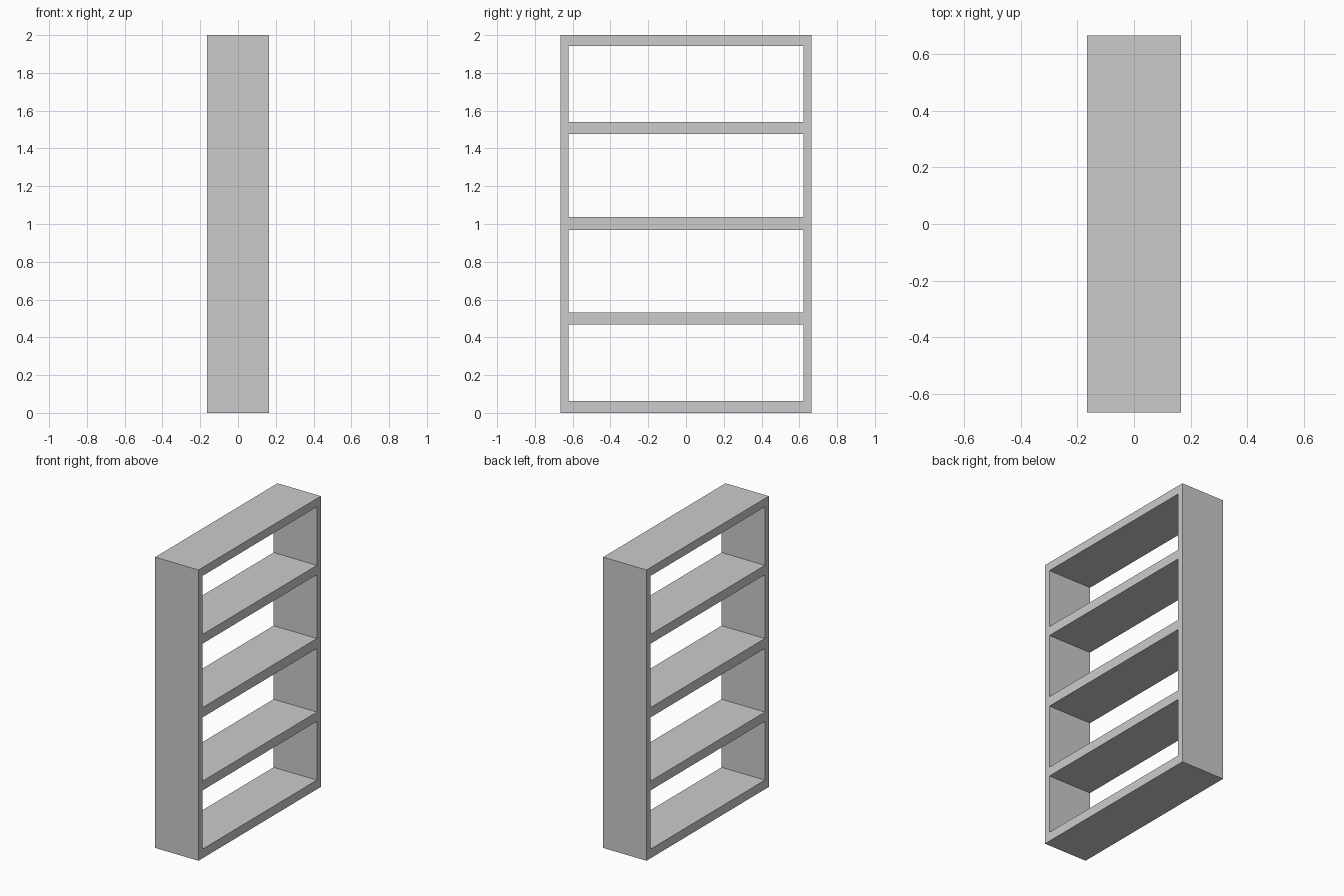
import bpy, bmesh

if "Cube" in bpy.data.objects:
    bpy.data.objects.remove(bpy.data.objects["Cube"])

DEPTH = 0.33
Y = [-0.665, -0.622, 0.622, 0.665]             # side panel edges
Z = [0, 0.063, 0.467, 0.531, 0.969, 1.037,     # shelf bottoms and tops
     1.476, 1.54, 1.942, 2.0]

# Bookcase frame: a grid profile with the four openings left out
bm = bmesh.new()
grid = [[bm.verts.new((-DEPTH / 2, y, z)) for y in Y] for z in Z]
for r in range(len(Z) - 1):
    for c in range(3):
        if c == 1 and r % 2 == 1:
            continue                           # opening between shelves
        bm.faces.new((grid[r][c], grid[r][c + 1],
                      grid[r + 1][c + 1], grid[r + 1][c]))

# Thicken the profile through the depth, keeping the back faces
back = bm.faces[:]
ret = bmesh.ops.extrude_face_region(bm, geom=back, use_keep_orig=True)
moved = [g for g in ret["geom"] if isinstance(g, bmesh.types.BMVert)]
bmesh.ops.translate(bm, verts=moved, vec=(DEPTH, 0, 0))
bmesh.ops.recalc_face_normals(bm, faces=bm.faces[:])

mesh = bpy.data.meshes.new("bookcase_frame")
bm.to_mesh(mesh)
bm.free()
bpy.context.collection.objects.link(bpy.data.objects.new("bookcase_frame", mesh))
